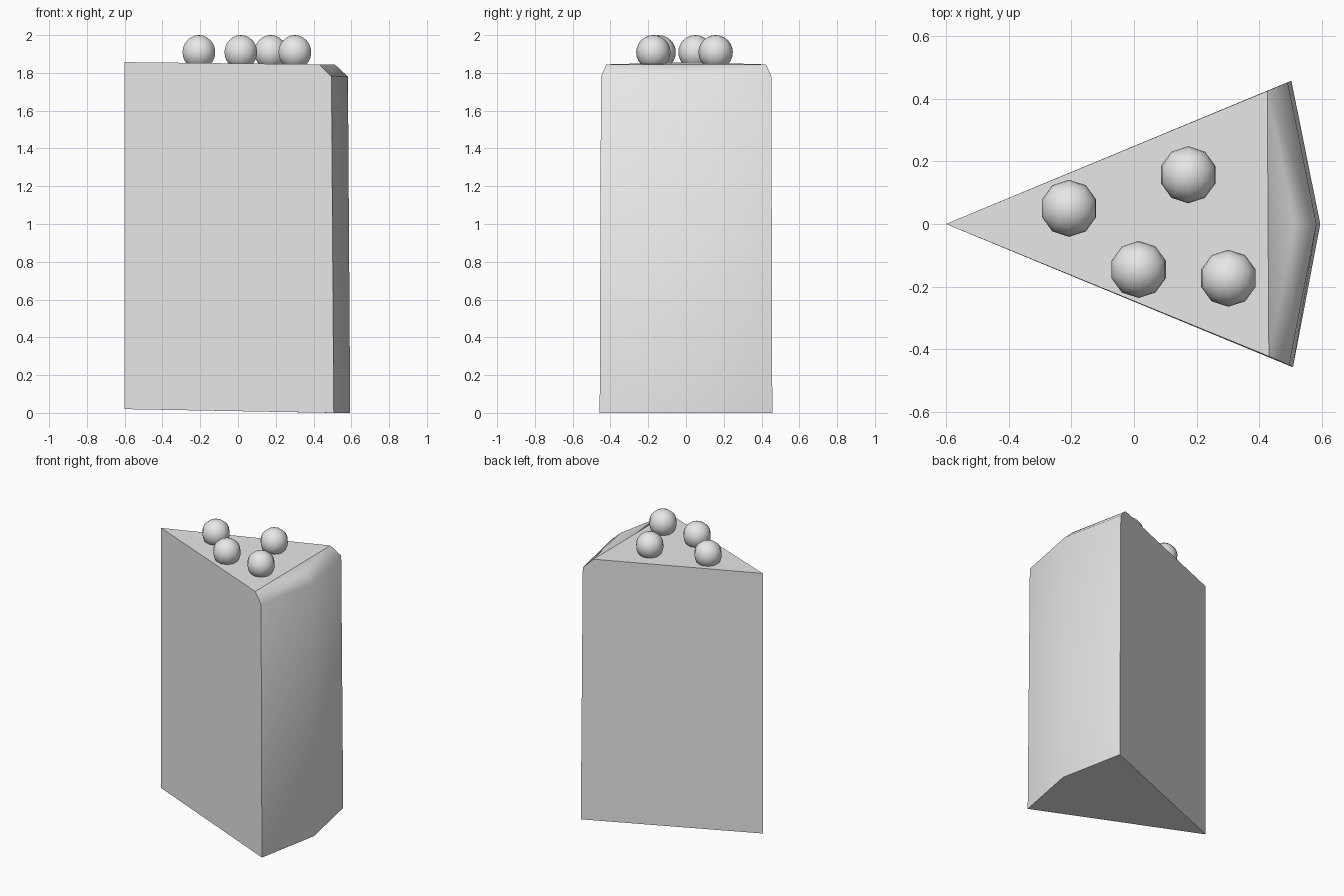
import bpy, bmesh, math

cube = bpy.data.objects.get("Cube")
if cube:
    bpy.data.objects.remove(cube, do_unlink=True)

GREY = (0.8, 0.8, 0.8, 1.0)
mat = bpy.data.materials.new("plain light grey")
mat.use_nodes = True
mat.diffuse_color = GREY
mat.node_tree.nodes["Principled BSDF"].inputs["Base Color"].default_value = GREY


def finish(name, bm, angle, location=(0, 0, 0)):
    bmesh.ops.recalc_face_normals(bm, faces=bm.faces)
    mesh = bpy.data.meshes.new(name)
    bm.to_mesh(mesh)
    bm.free()
    mesh.materials.append(mat)
    obj = bpy.data.objects.new(name, mesh)
    obj.location = location
    bpy.context.collection.objects.link(obj)
    bpy.ops.object.select_all(action='DESELECT')
    obj.select_set(True)
    bpy.context.view_layer.objects.active = obj
    bpy.ops.object.shade_smooth_by_angle(angle=math.radians(angle))
    return obj


# Cake wedge: pointed tip, two-part outer wall, bevelled top rim
bm = bmesh.new()
tip_low = bm.verts.new((-0.6, 0, 0.02))
tip_top = bm.verts.new((-0.6, 0, 1.857))
base = [bm.verts.new(p) for p in ((0.507, -0.457, 0), (0.594, 0, 0), (0.502, 0.457, 0))]
shoulder = [bm.verts.new(p) for p in ((0.495, -0.45, 1.78), (0.582, 0, 1.78), (0.49, 0.452, 1.78))]
rim = [bm.verts.new(p) for p in ((0.43, -0.422, 1.845), (0.512, 0, 1.845), (0.425, 0.424, 1.845))]

bm.faces.new([tip_low] + base)
for i in (0, 2):
    bm.faces.new((tip_low, base[i], shoulder[i], rim[i], tip_top))
for low, high in ((base, shoulder), (shoulder, rim)):
    for i in range(2):
        bm.faces.new((low[i], low[i + 1], high[i + 1], high[i]))
bm.faces.new(rim)
bm.faces.new((tip_top, rim[0], rim[2]))
wedge = finish("cake_wedge", bm, 50)

# Level top stays flat in front of the bevelled rim
for face in wedge.data.polygons:
    if face.normal.z > 0.9 and len(face.vertices) == 3 and face.center.x < 0.3:
        face.use_smooth = False

# Round toppings
for n, (x, y) in enumerate(((-0.207, 0.05), (0.173, 0.157), (0.015, -0.145), (0.301, -0.173))):
    bm = bmesh.new()
    bmesh.ops.create_uvsphere(bm, u_segments=10, v_segments=12, radius=0.091)
    finish(f"berry_{n + 1}", bm, 60, (x, y, 1.909))
